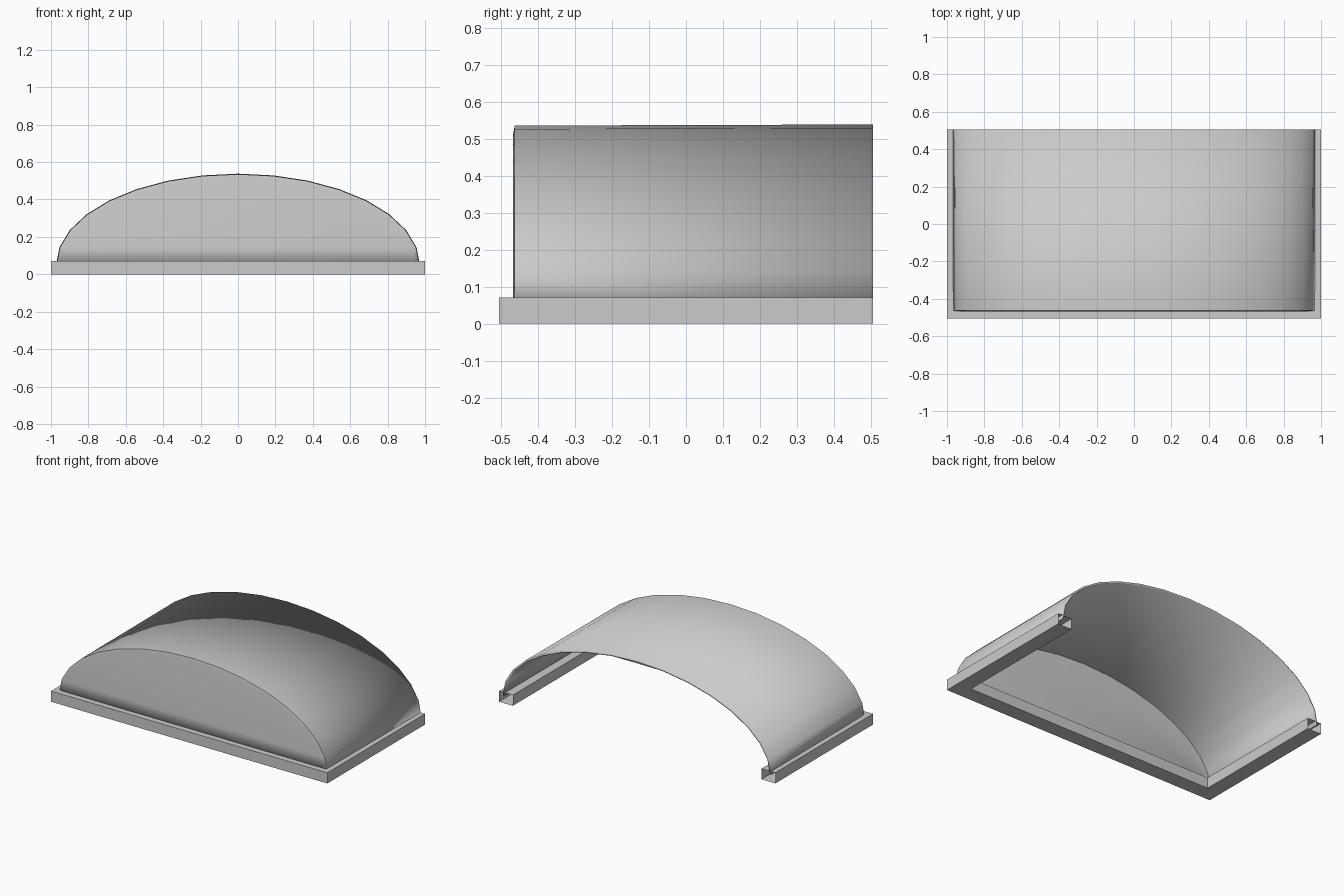
import bpy, bmesh
from math import sin, cos, pi

if "Cube" in bpy.data.objects:
    bpy.data.objects.remove(bpy.data.objects["Cube"])

def finish(name, bm):
    me = bpy.data.meshes.new(name)
    bm.to_mesh(me)
    bm.free()
    ob = bpy.data.objects.new(name, me)
    bpy.context.collection.objects.link(ob)
    return ob

def bridge(bm, a, b, closed=False):
    n = len(a)
    for i in range(n if closed else n - 1):
        j = (i + 1) % n
        bm.faces.new((a[i], a[j], b[j], b[i]))

# U-shaped base frame: rectangular section swept around three sides, open tube ends
bm = bmesh.new()
H, W, X, Y = 0.07, 0.1, 1.0, 0.505
section = [(0, 0), (0, H), (W, H), (W, 0)]
stations = [(-1, Y, 0), (-1, -Y, 1), (1, -Y, 1), (1, Y, 0)]
rings = [[bm.verts.new((sx * (X - d), y + d * corner, z)) for d, z in section]
         for sx, y, corner in stations]
for a, b in zip(rings, rings[1:]):
    bridge(bm, a, b, closed=True)
bmesh.ops.recalc_face_normals(bm, faces=bm.faces)
if sum(f.normal.z * f.calc_center_median().z for f in bm.faces) < 0:
    bmesh.ops.reverse_faces(bm, faces=bm.faces)
finish("base_frame", bm)

# Arched canopy: half-ellipse shell, softened front rim, flat front panel, open back
bm = bmesh.new()
SEG, RX, RZ, Z0 = 16, 0.97, 0.485, 0.05

def arch(y, inset):
    return [bm.verts.new(((RX - inset) * cos(pi * i / SEG), y,
                          Z0 + (RZ - inset) * sin(pi * i / SEG)))
            for i in range(SEG + 1)]

back, front, rim = arch(0.505, -0.003), arch(-0.463, 0), arch(-0.467, 0.022)
bridge(bm, back, front)
bridge(bm, front, rim)
panel = bm.faces.new(rim)
bmesh.ops.recalc_face_normals(bm, faces=bm.faces)
panel.normal_update()
if panel.normal.y > 0:
    bmesh.ops.reverse_faces(bm, faces=bm.faces)
canopy = finish("arched_canopy", bm)

# Thin shell thickness and smooth curve
mod = canopy.modifiers.new("thickness", "SOLIDIFY")
mod.thickness = 0.012
mod.offset = -1
bpy.context.view_layer.objects.active = canopy
canopy.select_set(True)
bpy.ops.object.shade_smooth_by_angle(angle=0.6)
